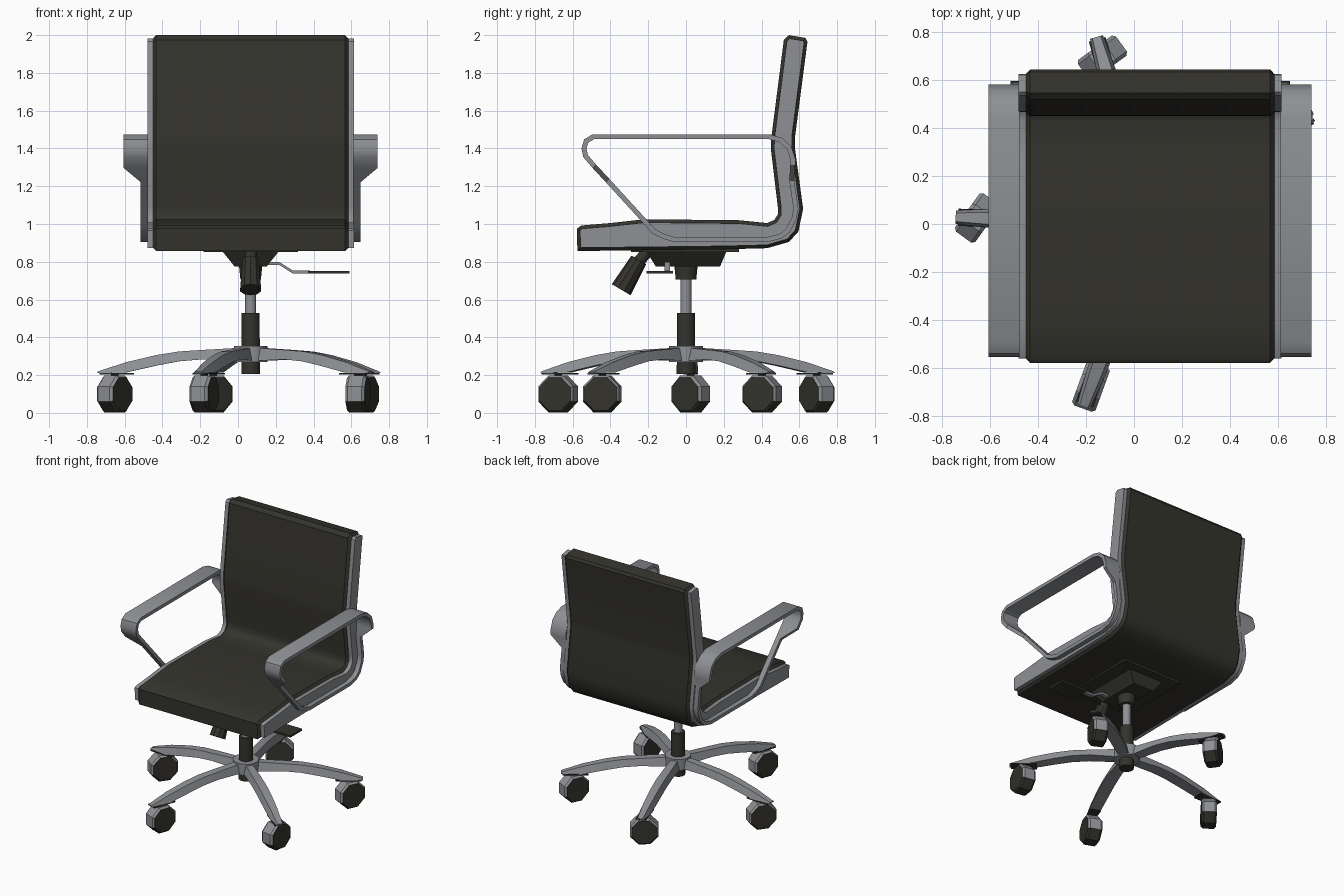
import bpy, bmesh, math
from mathutils import Vector, Matrix

if "Cube" in bpy.data.objects:
    bpy.data.objects.remove(bpy.data.objects["Cube"])

CX = 0.067  # chair centre line


def material(name, rgb):
    m = bpy.data.materials.new(name)
    m.diffuse_color = (*rgb, 1)
    m.use_nodes = True
    m.node_tree.nodes["Principled BSDF"].inputs["Base Color"].default_value = m.diffuse_color
    return m


DARK = material("dark upholstery", (0.034, 0.033, 0.026))
GREY = material("satin metal", (0.27, 0.28, 0.30))


def loft(name, rings, mat, closed=False, smooth=35, bevel=0):
    """Skin a list of equal-length point rings."""
    bm = bmesh.new()
    vs = [[bm.verts.new(p) for p in r] for r in rings]
    n, k = len(rings[0]), len(rings)
    for i in range(k if closed else k - 1):
        a, b = vs[i], vs[(i + 1) % k]
        for j in range(n):
            bm.faces.new((a[j], a[(j + 1) % n], b[(j + 1) % n], b[j]))
    if not closed:
        bm.faces.new(vs[0][::-1])
        bm.faces.new(vs[-1])
    if bevel:
        bm.normal_update()
        caps = [e for e in bm.edges if any(len(f.verts) == n and n > 4 for f in e.link_faces)]
        bmesh.ops.bevel(bm, geom=caps, offset=bevel, segments=1, affect='EDGES')
    bmesh.ops.recalc_face_normals(bm, faces=bm.faces)
    me = bpy.data.meshes.new(name)
    bm.to_mesh(me)
    bm.free()
    me.materials.append(mat)
    if smooth:
        me.shade_smooth()
        me.set_sharp_from_angle(angle=math.radians(smooth))
    ob = bpy.data.objects.new(name, me)
    bpy.context.collection.objects.link(ob)
    return ob


def prism(name, prof, x0, x1, mat, **kw):
    return loft(name, [[(x, y, z) for y, z in prof] for x in (x0, x1)], mat, **kw)


def rod(name, p0, p1, r0, r1, mat, n=12):
    p0, p1 = Vector(p0), Vector(p1)
    q = (p1 - p0).to_track_quat('Z', 'Y')
    ring = lambda p, r: [p + q @ Vector((r * math.cos(t), r * math.sin(t), 0))
                         for t in (2 * math.pi * (i + .5) / n for i in range(n))]
    return loft(name, [ring(p0, r0), ring(p1, r1)], mat)


def box(name, lo, hi, mat):
    return loft(name, [[(lo[0], lo[1], z), (hi[0], lo[1], z), (hi[0], hi[1], z), (lo[0], hi[1], z)]
                       for z in (lo[2], hi[2])], mat, smooth=0)


def normals(pts):
    """Mitred left-hand normals of a closed 2D path."""
    out = []
    for i, p in enumerate(pts):
        a, b, c = Vector(pts[i - 1]), Vector(p), Vector(pts[(i + 1) % len(pts)])
        d1, d2 = (b - a).normalized(), (c - b).normalized()
        n1, n2 = Vector((-d1.y, d1.x)), Vector((-d2.y, d2.x))
        m = (n1 + n2).normalized()
        out.append(m / max(0.6, m.dot(n1)))
    return out


# One-piece seat and back, side profile (y, z), clockwise from front bottom
shell = [(-.575, .857), (-.578, .975), (-.555, .992), (-.40, 1.005), (-.22, 1.025), (.28, 1.02),
         (.43, 1.005), (.468, 1.022), (.486, 1.05), (.486, 1.09), (.449, 1.40), (.452, 1.46),
         (.518, 1.975), (.545, 2.0), (.632, 1.985), (.643, 1.965), (.577, 1.46), (.577, 1.40),
         (.62, 1.08), (.595, .96), (.545, .905), (.43, .872), (.2, .866)]
prism("seat_and_back", shell, CX - .518, CX + .518, DARK, bevel=.018)

# Side rails follow the shell, inset
rail = [Vector(p) - n * .017 for p, n in zip(shell, normals(shell))]
for s, side in ((-1, "left"), (1, "right")):
    prism(side + "_side_rail", rail, CX + s * .50, CX + s * .547, GREY)

# Armrest loops: flat band, wide on top and narrow alongside the rail
arm = [(-.17, .96), (-.205, 1.0), (-.415, 1.23), (-.485, 1.305), (-.532, 1.36), (-.54, 1.40), (-.528, 1.44),
       (-.49, 1.462), (.44, 1.462), (.50, 1.445), (.545, 1.405), (.567, 1.34), (.565, 1.31),
       (.560, 1.23), (.582, 1.08), (.572, 1.03), (.54, .965), (.50, .935), (.43, .917),
       (-.06, .917), (-.12, .935)]
for s, side in ((-1, "left"), (1, "right")):
    rings = []
    for (y, z), n in zip(arm, normals(arm)):
        w = .582 + .09 * min(1, max(0, (z - 1.23) / .075))
        a, b = Vector((y, z)) + n * .013, Vector((y, z)) - n * .013
        xi, xo = CX + s * .543, CX + s * w
        rings.append([(xi, *a), (xo, *a), (xo, *b), (xi, *b)])
    loft(side + "_armrest", rings, GREY, closed=True)

# Tilt mechanism under the seat
box("mounting_plate", (CX - .25, -.29, .852), (CX + .25, .28, .872), DARK)
loft("tilt_housing", [[(CX - a, y0, z), (CX + a, y0, z), (CX + a, y1, z), (CX - a, y1, z)]
                      for a, y0, y1, z in ((.15, -.21, .215, .856), (.085, -.16, .18, .775))],
     DARK, smooth=0)
rod("tension_stem", (CX, -.19, .87), (CX, -.26, .79), .032, .032, DARK)
rod("tension_knob", (CX, -.25, .81), (CX, -.343, .652), .045, .058, DARK, 10)

# Height lever
path = [(.13, .79), (.22, .79), (.29, .746), (.38, .746)]
loft("height_lever", [[(x, -.115, z - .008), (x, -.085, z - .008), (x, -.085, z + .008), (x, -.115, z + .008)]
                      for x, z in path], GREY, smooth=0)
box("lever_paddle", (.37, -.21, .737), (.59, -.07, .752), DARK)

# Gas column
rod("column_collar", (CX, 0, .78), (CX, 0, .705), .064, .056, DARK)
rod("gas_piston", (CX, 0, .52), (CX, 0, .72), .03, .03, GREY)
rod("column_sleeve", (CX, 0, .205), (CX, 0, .53), .051, .049, DARK)
rod("base_hub", (CX, 0, .27), (CX, 0, .355), .092, .092, GREY)

# Five-star base: leg sections (radius, bottom, top, width), each with its caster heading
sections = [(.05, .275, .345, .075), (.26, .283, .333, .09), (.38, .273, .325, .092),
            (.50, .25, .306, .09), (.66, .214, .268, .08), (.81, .211, .219, .056)]
headings = {34: 65, 106: 36, 178: 54, 250: 70, 322: 80}
for i, (ang, head) in enumerate(headings.items(), 1):
    turn = Matrix.Translation((CX, 0, 0)) @ Matrix.Rotation(math.radians(ang), 4, 'Z')
    leg = loft(f"base_leg_{i}", [[(r, -w / 2, b), (r, w / 2, b), (r, w * .32, t), (r, -w * .32, t)]
                                 for r, b, t, w in sections], GREY)
    leg.matrix_world = turn
    tip = box(f"leg_tip_pad_{i}", (.62, -.036, .204), (.80, .036, .212), DARK)
    tip.matrix_world = turn
    c = turn @ Vector((.72, 0, 0))
    rod(f"caster_stem_{i}", (c.x, c.y, .15), (c.x, c.y, .21), .022, .022, DARK, 8)

    # Eight-sided chamfered caster: grey hood above, dark wheel discs and lower tread
    rings = [[(r * math.cos(t), x, r * math.sin(t)) for t in (math.pi / 4 * (k + .5) for k in range(8))]
             for x, r in ((-.052, .094), (-.038, .106), (.038, .106), (.052, .094))]
    wheel = loft(f"caster_{i}", rings, DARK, smooth=0)
    wheel.data.materials.append(GREY)
    for f in wheel.data.polygons:
        if len(f.vertices) == 4 and f.center.z > -.02:
            f.material_index = 1
    wheel.matrix_world = Matrix.Translation((c.x, c.y, .1)) @ Matrix.Rotation(math.radians(head), 4, 'Z')
